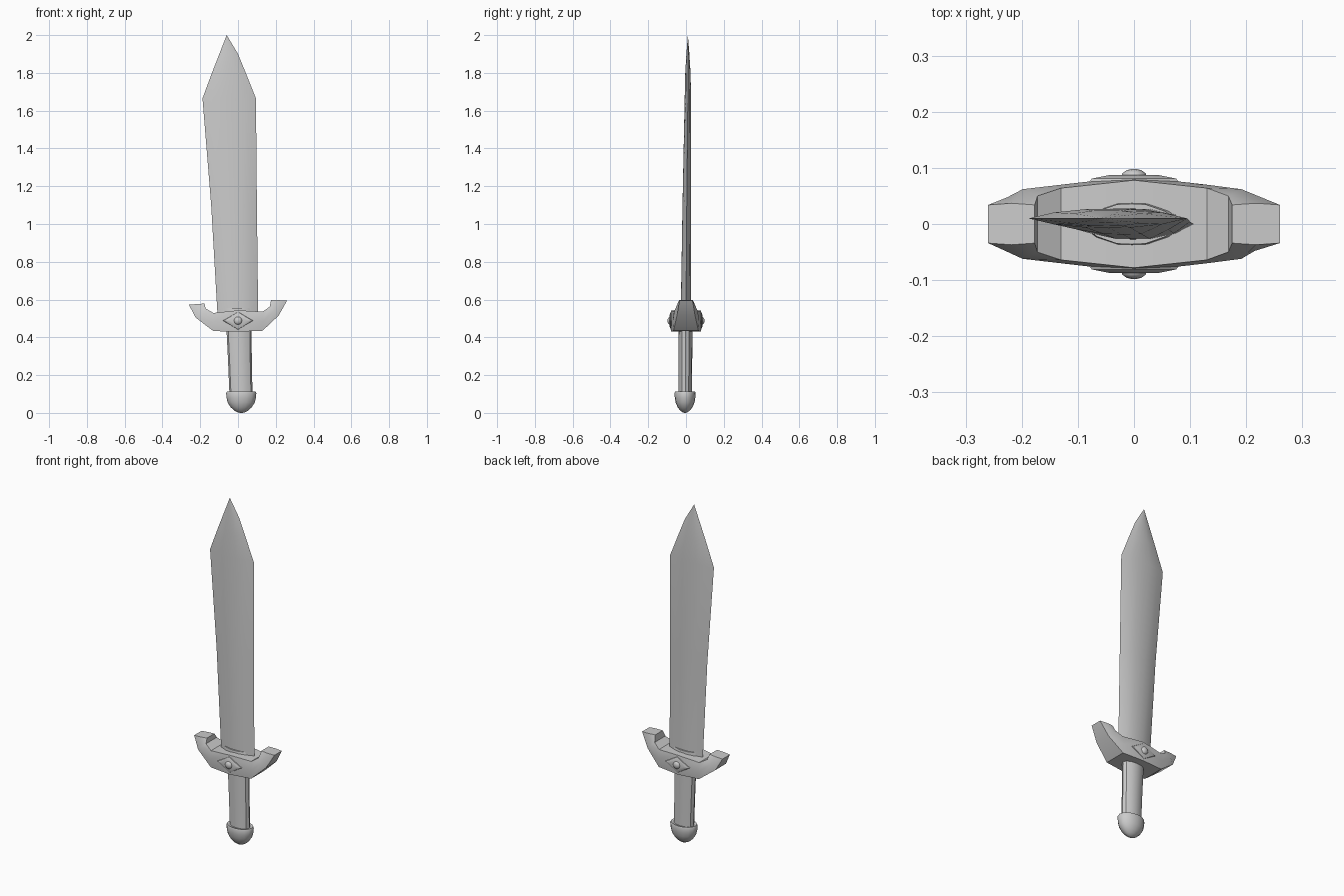
import bpy, bmesh, math

def loft(name, rings, angle=35):
    """Skin a list of equal-length closed rings and cap both ends."""
    bm = bmesh.new()
    vs = [[bm.verts.new(p) for p in r] for r in rings]
    n = len(rings[0])
    for a, b in zip(vs, vs[1:]):
        for i in range(n):
            j = (i + 1) % n
            bm.faces.new((a[i], a[j], b[j], b[i]))
    bm.faces.new(vs[0])
    bm.faces.new(vs[-1])
    bmesh.ops.remove_doubles(bm, verts=bm.verts, dist=1e-5)
    bmesh.ops.recalc_face_normals(bm, faces=bm.faces)
    me = bpy.data.meshes.new(name)
    bm.to_mesh(me)
    bm.free()
    ob = bpy.data.objects.new(name, me)
    bpy.context.collection.objects.link(ob)
    bpy.ops.object.select_all(action='DESELECT')
    ob.select_set(True)
    bpy.context.view_layer.objects.active = ob
    bpy.ops.object.shade_smooth_by_angle(angle=math.radians(angle))
    return ob

def ellipse(cx, cy, z, rx, ry, n=12):
    return [(cx + rx * math.cos(2 * math.pi * i / n),
             cy + ry * math.sin(2 * math.pi * i / n), z) for i in range(n)]

def blade_ring(z, xl, xr, yl, yr, t):
    # flattened lens with a sharp edge on each side
    front, back = [], []
    for f, k in ((0.16, .62), (0.36, .97), (0.5, 1), (0.64, .97), (0.84, .62)):
        x, y = xl + f * (xr - xl), yl + f * (yr - yl)
        front.append((x, y - t * k, z))
        back.append((x, y + t * k, z))
    return [(xl, yl, z)] + front + [(xr, yr, z)] + back[::-1]

# Blade, leaning and widening slightly to the left
loft("blade", [blade_ring(*s) for s in (
    (0.50, -0.107, 0.108, 0.0, 0.0, 0.028),
    (0.58, -0.112, 0.106, 0.0, 0.0, 0.027),
    (1.10, -0.142, 0.10, 0.005, 0.004, 0.023),
    (1.665, -0.188, 0.095, 0.01, 0.01, 0.017),
    (1.80, -0.138, 0.041, 0.01, 0.01, 0.014),
    (1.90, -0.099, 0.0, 0.01, 0.01, 0.008),
    (2.0, -0.0601, -0.0599, 0.01, 0.01, 0.0001))], 40)

# Collar at the blade root
loft("blade_collar", [blade_ring(0.52, -0.10, 0.10, 0, 0, 0.039),
                      blade_ring(0.555, -0.095, 0.085, 0, 0, 0.036)])

# Crossguard with upswept ends: outer point, inner point, half depths
def guard_ring(xo, zo, xi, zi, do, dm, di):
    xm, zm = (xo + xi) / 2, (zo + zi) / 2
    return [(xo, -do, zo), (xm, -dm, zm), (xi, -di, zi),
            (xi, di, zi), (xm, dm, zm), (xo, do, zo)]

loft("crossguard", [guard_ring(*s) for s in (
    (-0.260, 0.573, -0.177, 0.579, 0.034, 0.037, 0.034),
    (-0.225, 0.505, -0.172, 0.553, 0.048, 0.062, 0.05),
    (-0.13, 0.433, -0.13, 0.529, 0.066, 0.070, 0.064),
    (0, 0.43, 0, 0.543, 0.078, 0.085, 0.078),
    (0.13, 0.435, 0.13, 0.536, 0.066, 0.070, 0.064),
    (0.215, 0.515, 0.168, 0.562, 0.048, 0.062, 0.05),
    (0.260, 0.595, 0.175, 0.598, 0.034, 0.037, 0.034))], 30)

# Diamond plate and round stud on both faces of the guard
for side, label in ((-1, "front"), (1, "back")):
    def disc(y, rx, rz, n):
        return [(rx * math.cos(2 * math.pi * i / n), side * y,
                 0.488 + rz * math.sin(2 * math.pi * i / n)) for i in range(n)]
    loft(label + "_plate", [disc(0.07, 0.085, 0.05, 4),
                            disc(0.081, 0.075, 0.046, 4),
                            disc(0.087, 0.045, 0.030, 4)])
    loft(label + "_stud", [disc(0.08, 0.023, 0.023, 10),
                           disc(0.09, 0.021, 0.021, 10),
                           disc(0.096, 0.013, 0.013, 10),
                           disc(0.098, 0.004, 0.004, 10)], 50)

# Grip
loft("grip", [ellipse(0.016, -0.004, 0.09, 0.061, 0.036),
              ellipse(0.010, -0.003, 0.28, 0.063, 0.036),
              ellipse(0.005, -0.002, 0.46, 0.067, 0.037)])

# Rounded pommel
loft("pommel", [ellipse(0.017, -0.005, z, 0.08 * k, 0.056 * k, 16) for z, k in (
    (0.108, 0.75), (0.113, 0.95), (0.105, 1.0), (0.08, 0.97), (0.055, 0.90),
    (0.03, 0.70), (0.012, 0.45), (0.002, 0.2), (0.0, 0.05))], 40)
